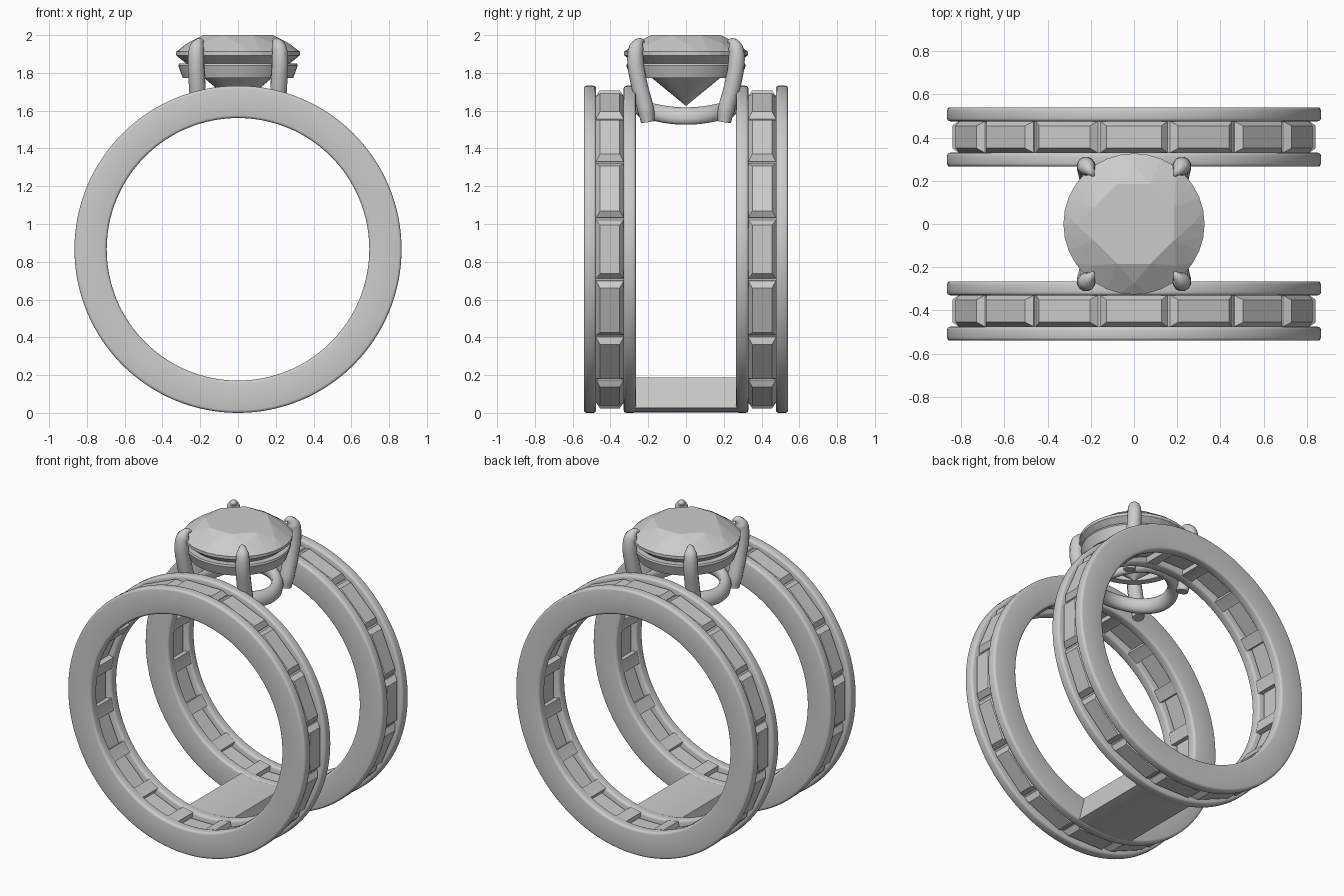
import bpy, bmesh
from math import sin, cos, pi, radians, sqrt
from mathutils import Matrix, Vector

if "Cube" in bpy.data.objects:
    bpy.data.objects.remove(bpy.data.objects["Cube"])

CZ, R_IN, R_OUT = 0.866, 0.695, 0.866   # finger hole centre height and band radii
N = 16                                   # baguettes per band


def finish(name, bm, smooth=None):
    bmesh.ops.recalc_face_normals(bm, faces=bm.faces)
    me = bpy.data.meshes.new(name)
    bm.to_mesh(me)
    bm.free()
    ob = bpy.data.objects.new(name, me)
    bpy.context.collection.objects.link(ob)
    if smooth:
        bpy.ops.object.select_all(action='DESELECT')
        ob.select_set(True)
        bpy.context.view_layer.objects.active = ob
        bpy.ops.object.shade_smooth_by_angle(angle=radians(smooth))
    return ob


def lathe(profile, steps):
    """Closed (radius, height) profile spun around z."""
    bm = bmesh.new()
    rings = [[bm.verts.new((r * cos(2 * pi * i / steps), r * sin(2 * pi * i / steps), h))
              for r, h in profile] for i in range(steps)]
    n = len(profile)
    for i in range(steps):
        a, b = rings[i], rings[(i + 1) % steps]
        for j in range(n):
            k = (j + 1) % n
            bm.faces.new((a[j], b[j], b[k], a[k]))
    return bm


def arc_block(bm, r0, r1, y0, y1, mid, half, steps):
    """Curved block following the finger hole; angles in degrees from the top."""
    rings = []
    for i in range(steps + 1):
        a = radians(mid - half + 2 * half * i / steps)
        rings.append([bm.verts.new((r * sin(a), y, CZ + r * cos(a)))
                      for r, y in ((r0, y0), (r1, y0), (r1, y1), (r0, y1))])
    for a, b in zip(rings, rings[1:]):
        for j in range(4):
            k = (j + 1) % 4
            bm.faces.new((a[j], b[j], b[k], a[k]))
    bm.faces.new(rings[0])
    bm.faces.new(rings[-1])


def add_baguette(bm, y, mid):
    """Step-cut stone: table, girdle and tapered base."""
    a = radians(mid)
    out, side = Vector((sin(a), 0, cos(a))), Vector((cos(a), 0, -sin(a)))
    layers = []
    for r, hl, hw in ((0.842, 0.128, 0.052), (0.812, 0.155, 0.073),
                      (0.795, 0.153, 0.073), (0.725, 0.12, 0.06)):
        layers.append([bm.verts.new(Vector((0, y + w * hw, CZ)) + out * r + side * (s * hl))
                       for s, w in ((-1, -1), (1, -1), (1, 1), (-1, 1))])
    for p, q in zip(layers, layers[1:]):
        for j in range(4):
            k = (j + 1) % 4
            bm.faces.new((p[j], p[k], q[k], q[j]))
    bm.faces.new(layers[0])
    bm.faces.new(layers[-1])


# bands: two rails, seat bars between them, channel-set baguettes
for tag, s in (("front", -1), ("back", 1)):
    for part, yc in (("inner", 0.298), ("outer", 0.508)):
        h, b = 0.0325, 0.015
        prof = []
        for r, hh, a0 in ((R_OUT - b, h - b, 0), (R_IN + b, h - b, 90),
                          (R_IN + b, b - h, 180), (R_OUT - b, b - h, 270)):
            prof += [(r + b * cos(radians(a0 + t)), hh + b * sin(radians(a0 + t)))
                     for t in (0, 30, 60, 90)]
        bm = lathe(prof, 128)
        bm.transform(Matrix.Translation((0, s * yc, CZ)) @ Matrix.Rotation(pi / 2, 4, 'X'))
        finish(f"{tag}_band_{part}_rail", bm, 35)
    bars, stones = bmesh.new(), bmesh.new()
    for i in range(N):
        ang = 360 * i / N
        arc_block(bars, R_IN + 0.004, 0.77, s * 0.403 - 0.085, s * 0.403 + 0.085,
                  ang + 180 / N, 3.2, 3)
        arc_block(bars, 0.76, 0.822, s * 0.403 - 0.085, s * 0.403 + 0.085,
                  ang + 180 / N, 0.4, 1)
        add_baguette(stones, s * 0.403, ang)
    finish(f"{tag}_band_seat_bars", bars)
    finish(f"{tag}_band_baguettes", stones)

# bridge joining the bands at the bottom
bm = bmesh.new()
arc_block(bm, R_IN + 0.003, R_OUT - 0.003, -0.29, 0.29, 180, 13.5, 16)
finish("bottom_bridge", bm, 30)

# round brilliant: convex hull of table, crown, girdle and culet points
bm = bmesh.new()
for n, r, z, off in ((8, 0.20, 2.0, 0.5), (8, 0.272, 1.955, 0), (32, 0.327, 1.912, 0),
                     (32, 0.327, 1.893, 0), (1, 0, 1.625, 0)):
    for i in range(n):
        a = 2 * pi * (i + off) / n
        bm.verts.new((r * cos(a), r * sin(a), z))
bmesh.ops.convex_hull(bm, input=bm.verts)
finish("centre_stone", bm)

# collar under the girdle
finish("head_collar", lathe([(0.312, 1.85), (0.316, 1.838), (0.292, 1.772), (0.245, 1.772),
                             (0.265, 1.85)], 64), 35)

# lower gallery ring, bent to follow the finger
prof = [(0.235 + 0.036 * cos(2 * pi * i / 12), 0.046 * sin(2 * pi * i / 12)) for i in range(12)]
bm = lathe(prof, 64)
for v in bm.verts:
    v.co.z += CZ + sqrt(0.74 ** 2 - v.co.x ** 2) + 0.004
finish("gallery_ring", bm, 60)

# four tapered claws
for name, sx, sy in (("front_left", -1, -1), ("front_right", 1, -1),
                     ("back_left", -1, 1), ("back_right", 1, 1)):
    cu = bpy.data.curves.new(name + "_claw", 'CURVE')
    cu.dimensions = '3D'
    cu.bevel_depth = 0.045
    cu.bevel_resolution = 4
    cu.resolution_u = 6
    cu.use_fill_caps = True
    path = [(0.205, 0.203, 1.54, 0.8), (0.208, 0.212, 1.6, 1), (0.217, 0.25, 1.75, 1),
            (0.222, 0.268, 1.87, 0.98), (0.217, 0.262, 1.935, 0.88),
            (0.202, 0.243, 1.964, 0.5), (0.186, 0.222, 1.966, 0.15)]
    sp = cu.splines.new('BEZIER')
    sp.bezier_points.add(len(path) - 1)
    for p, (x, y, z, r) in zip(sp.bezier_points, path):
        p.co = (sx * x, sy * y, z)
        p.radius = r
        p.handle_left_type = p.handle_right_type = 'AUTO'
    ob = bpy.data.objects.new(name + "_claw", cu)
    bpy.context.collection.objects.link(ob)
    bpy.ops.object.select_all(action='DESELECT')
    ob.select_set(True)
    bpy.context.view_layer.objects.active = ob
    bpy.ops.object.convert(target='MESH')
    bpy.ops.object.shade_smooth_by_angle(angle=radians(50))
